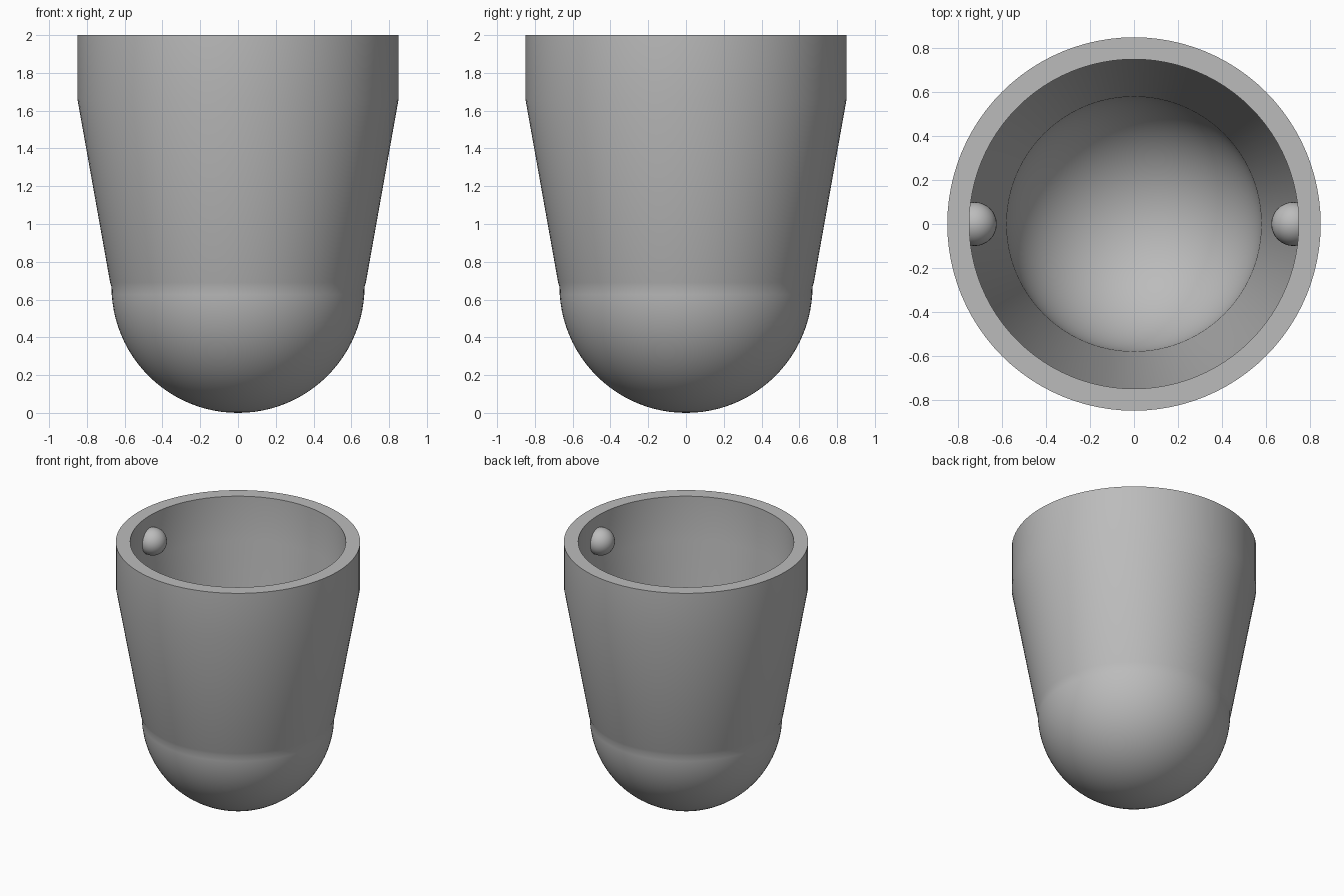
import bpy
import bmesh
from math import sin, cos, pi, radians

cube = bpy.data.objects.get("Cube")
if cube:
    bpy.data.objects.remove(cube, do_unlink=True)

grey = bpy.data.materials.new("grey")
grey.use_nodes = True
grey.diffuse_color = (0.5, 0.5, 0.5, 1)
grey.node_tree.nodes["Principled BSDF"].inputs["Base Color"].default_value = (0.5, 0.5, 0.5, 1)

SEGMENTS = 96
BOWL_Z = 0.67


def finish(name, bm, angle):
    mesh = bpy.data.meshes.new(name)
    bm.to_mesh(mesh)
    bm.free()
    mesh.materials.append(grey)
    obj = bpy.data.objects.new(name, mesh)
    bpy.context.collection.objects.link(obj)
    bpy.ops.object.select_all(action="DESELECT")
    obj.select_set(True)
    bpy.context.view_layer.objects.active = obj
    bpy.ops.object.shade_smooth_by_angle(angle=radians(angle))
    return obj


def bowl(radius, steps=24):
    """Quarter circle from the lowest point up to the bowl's rim."""
    return [(radius * sin(i / steps * pi / 2), BOWL_Z - radius * cos(i / steps * pi / 2))
            for i in range(steps + 1)]


# Cup wall: outer skin up, over the flat rim, and down the inside
outer = bowl(0.67) + [(0.677, 0.69), (0.85, 1.66), (0.85, 2.0)]
inner = bowl(0.58) + [(0.75, 1.66), (0.75, 2.0)]
bm = bmesh.new()
verts = [bm.verts.new((r, 0, z)) for r, z in outer + inner[::-1]]
edges = [bm.edges.new(pair) for pair in zip(verts, verts[1:])]
bmesh.ops.spin(bm, geom=verts + edges, cent=(0, 0, 0), axis=(0, 0, 1),
               angle=2 * pi, steps=SEGMENTS, use_merge=True)
bmesh.ops.remove_doubles(bm, verts=bm.verts, dist=0.0005)
bmesh.ops.recalc_face_normals(bm, faces=bm.faces)
finish("cup_wall", bm, 30)

# Round pegs set into the wall on both sides
for side, x in (("left", 0.725), ("right", -0.725)):
    bm = bmesh.new()
    bmesh.ops.create_uvsphere(bm, u_segments=32, v_segments=16, radius=0.1)
    bmesh.ops.translate(bm, verts=bm.verts, vec=(x, 0, 1.81))
    finish(side + "_peg", bm, 60)
